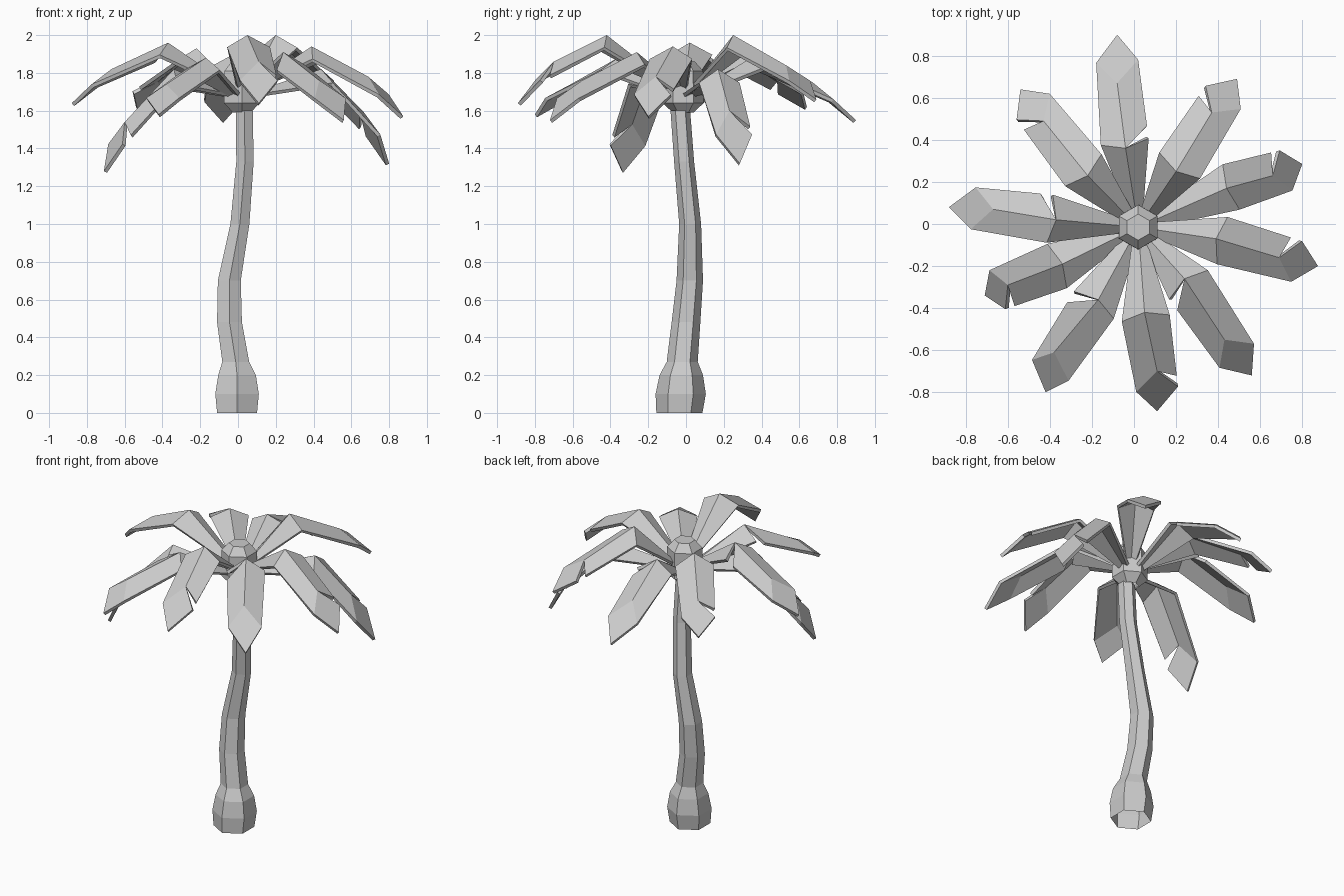
import bpy, bmesh, math
from mathutils import Vector

cube = bpy.data.objects.get("Cube")
if cube:
    bpy.data.objects.remove(cube)

# Single colour
grey = bpy.data.materials.new("plain_grey")
grey.use_nodes = True
colour = (0.6, 0.6, 0.6, 1)
grey.diffuse_color = colour
grey.node_tree.nodes["Principled BSDF"].inputs["Base Color"].default_value = colour

UP = Vector((0, 0, 1))
SIDES = 6


def add_object(name, bm):
    mesh = bpy.data.meshes.new(name)
    bm.to_mesh(mesh)
    bm.free()
    mesh.materials.append(grey)
    obj = bpy.data.objects.new(name, mesh)
    bpy.context.collection.objects.link(obj)
    return obj


def loft(name, sections):
    """Hexagonal rings (x, y, z, radius) skinned, closed on top and open below."""
    bm = bmesh.new()
    rings = []
    for x, y, z, r in sections:
        angles = [math.pi / 2 + i * math.tau / SIDES for i in range(SIDES)]
        rings.append([bm.verts.new((x + r * math.cos(a), y + r * math.sin(a), z)) for a in angles])
    for low, high in zip(rings, rings[1:]):
        for i in range(SIDES):
            j = (i + 1) % SIDES
            bm.faces.new((low[i], low[j], high[j], high[i]))
    bm.faces.new(rings[-1])
    return add_object(name, bm)


# Curved trunk with a swollen foot
loft("trunk", [
    (-0.005, -0.035, 0.0, 0.122),
    (-0.005, -0.028, 0.10, 0.133),
    (-0.005, -0.025, 0.20, 0.115),
    (-0.012, -0.02, 0.27, 0.082),
    (-0.045, 0.0, 0.48, 0.076),
    (-0.046, 0.02, 0.70, 0.07),
    (0.01, 0.022, 1.0, 0.058),
    (0.037, -0.01, 1.33, 0.053),
    (0.033, -0.03, 1.60, 0.052),
])

# Crown hub holding the fronds
HUB = Vector((0.02, -0.015, 0))
loft("crown_hub", [(HUB.x, HUB.y, z, r) for z, r in
                   ((1.59, 0.055), (1.64, 0.108), (1.81, 0.106), (1.86, 0.062))])


def side_of(direction):
    """Horizontal unit vector to the left of a direction."""
    return UP.cross(direction).normalized()


def frond(name, ridge1, ridge2, tip, torn_tip):
    """Folded leaf with a drooping diamond tip and one tear in its edge."""
    r1, r2, end = Vector(ridge1), Vector(ridge2), Vector(tip)
    out = Vector((r1.x - HUB.x, r1.y - HUB.y, 0)).normalized()
    # Higher fronds spring from a little further up the hub
    base = HUB + out * 0.07 + UP * (1.74 if r1.z > 1.9 else 1.70)
    s0, s1, s2 = side_of(out), side_of(r2 - base), side_of(end - r1)
    drop0, drop1 = UP * 0.012, UP * 0.05
    base_l, base_r = base + s0 * 0.035 - drop0, base - s0 * 0.035 - drop0
    shoulder = r1 + (r2 - r1) * 0.1 - drop1
    in_l, in_r = shoulder + s1 * 0.115, shoulder - s1 * 0.115
    cheek = r2.lerp(end, 0.45)
    tip_l, tip_r = cheek + s2 * 0.1, cheek - s2 * 0.1
    mid_l, mid_r = tip_l, in_r
    if torn_tip:
        mid_l = tip_l.lerp(in_l, 0.15)
    else:
        mid_r = in_r.lerp(tip_r, 0.16)

    bm = bmesh.new()
    panels = ((base_l, base, r1, in_l), (base, base_r, in_r, r1),
              (in_l, r1, r2, mid_l), (r1, mid_r, tip_r, r2),
              (r2, tip_r, end, tip_l))
    for panel in panels:
        bm.faces.new([bm.verts.new(p) for p in panel])
    bmesh.ops.remove_doubles(bm, verts=bm.verts[:], dist=0.001)
    obj = add_object(name, bm)
    solid = obj.modifiers.new("thickness", "SOLIDIFY")
    solid.thickness = 0.02
    solid.offset = -1


# Fronds: two fold points on the ridge, the tip, and whether the tear is at the tip
fronds = {
    "back": ((-0.04, 0.36, 1.89), (-0.08, 0.67, 1.75), (-0.08, 0.90, 1.55), False),
    "back_left": ((0.20, 0.25, 2.0), (0.37, 0.53, 1.84), (0.49, 0.69, 1.66), True),
    "left_rear": ((0.44, 0.17, 1.82), (0.66, 0.23, 1.6), (0.80, 0.285, 1.32), True),
    "left_fore": ((0.39, -0.07, 1.94), (0.69, -0.16, 1.78), (0.875, -0.20, 1.57), True),
    "front_left": ((0.24, -0.26, 1.91), (0.43, -0.55, 1.76), (0.56, -0.72, 1.55), False),
    "front": ((0.05, -0.42, 2.0), (0.11, -0.70, 1.86), (0.11, -0.89, 1.64), True),
    "front_right": ((-0.17, -0.36, 1.88), (-0.38, -0.61, 1.74), (-0.42, -0.80, 1.58), False),
    "right_fore": ((-0.34, -0.19, 1.82), (-0.60, -0.29, 1.54), (-0.71, -0.34, 1.28), True),
    "right_rear": ((-0.37, 0.02, 1.96), (-0.67, 0.07, 1.82), (-0.88, 0.08, 1.64), False),
    "back_right": ((-0.22, 0.23, 1.93), (-0.43, 0.49, 1.77), (-0.54, 0.64, 1.62), True),
}
for place, data in fronds.items():
    frond("frond_" + place, *data)
